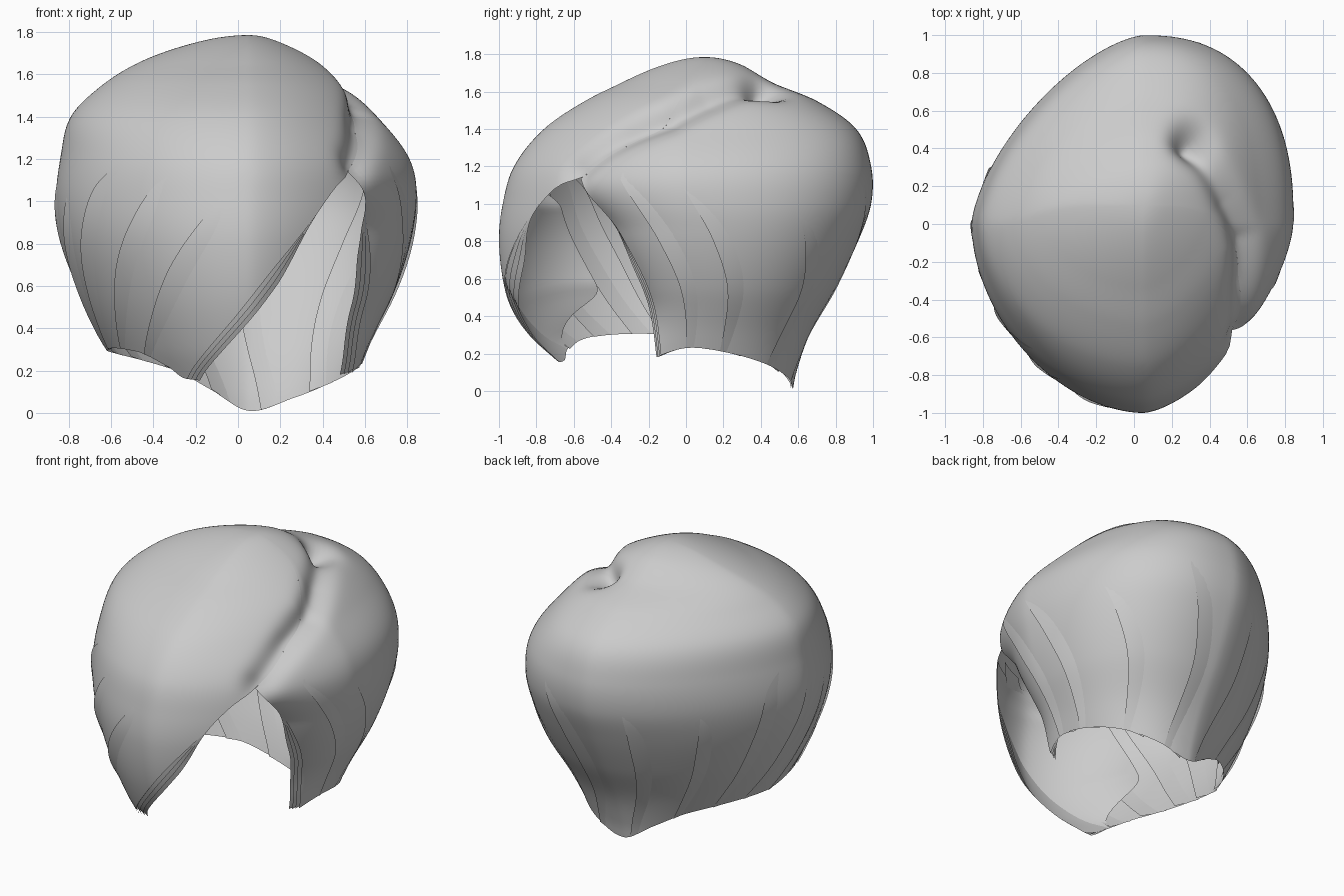
import bpy, bmesh, math
from mathutils import Vector

cube = bpy.data.objects.get("Cube")
if cube:
    bpy.data.objects.remove(cube)

hair = bpy.data.materials.new("hair grey")
hair.use_nodes = True
GREY = (0.6, 0.6, 0.6, 1)
hair.diffuse_color = GREY
hair.node_tree.nodes["Principled BSDF"].inputs["Base Color"].default_value = GREY

TOP, APEX, CX = 1.785, 1.15, 0.05

# Height, then extents: left -x, right +x, front -y, back +y
CONTOURS = [
    (0, -.46, .5, -.75, .57), (.1, -.5, .53, -.79, .59), (.3, -.62, .62, -.89, .66),
    (.55, -.74, .75, -.97, .8), (.8, -.83, .83, -1, .92), (1, -.86, .85, -.98, .99),
    (1.2, -.84, .81, -.92, .99), (1.4, -.79, .66, -.76, .91), (1.55, -.64, .52, -.54, .7),
    (1.65, -.48, .39, -.34, .46), (1.75, -.2, .2, -.1, .28), (TOP, CX, CX, .1, .1)]
# Height and heading of both edges of the opening, and of the parting above it
LOCK_EDGE = [(0, -15), (.3, -16), (.55, -20), (.8, -30), (.95, -38), (APEX, -50)]
FRINGE_EDGE = [(0, -122), (.16, -113), (.3, -103), (.45, -94), (.7, -82), (.9, -71),
               (1.07, -60), (APEX, -50)]
PARTING_LINE = [(APEX, -50), (1.35, -30), (1.47, -12), (TOP, 0)]
# Heading and height of the hem
HEM = [(-20, .18), (0, .23), (20, .21), (45, .15), (70, .07), (93, .01), (110, .11), (130, .21),
       (180, .3), (215, .29), (235, .22), (247, .16), (270, .15)]
PARTING = [Vector(p) for p in ((.52, -.55, 1.16), (.56, -.3, 1.34), (.58, -.08, 1.45),
                               (.48, .12, 1.53), (.3, .43, 1.6))]


def smooth(a, b, x):
    x = min(1, max(0, (x - a) / (b - a)))
    return x * x * (3 - 2 * x)


def curve(table, x, col=1):
    """Smooth curve through the rows of a table."""
    def slope(i):
        a, b = table[max(i - 1, 0)], table[min(i + 1, len(table) - 1)]
        return (b[col] - a[col]) / (b[0] - a[0])
    x = min(max(x, table[0][0]), table[-1][0])
    i = 0
    while i < len(table) - 2 and x > table[i + 1][0]:
        i += 1
    p, q = table[i], table[i + 1]
    h = q[0] - p[0]
    t = (x - p[0]) / h
    w = t * t * (3 - 2 * t)
    return (p[col] * (1 - w) + q[col] * w
            + h * t * (1 - t) * ((1 - t) * slope(i) - t * slope(i + 1)))


ROOT = [(-math.sqrt(TOP - r[0]),) + r[1:] for r in CONTOURS]


def parting_distance(p):
    best = 9
    for a, b in zip(PARTING, PARTING[1:]):
        k = min(1, max(0, (p - a).dot(b - a) / (b - a).length_squared))
        best = min(best, (p - a.lerp(b, k)).length)
    return best


def surface(u, t, lift=0):
    """Point on the hair: u runs from lock edge round the back to fringe edge, t from crown to hem."""
    hem = curve(HEM, -16 + u * 263)
    z = hem + (TOP - hem) * (1 - t ** 1.8)
    if z < APEX:
        start, end = curve(LOCK_EDGE, z), 360 + curve(FRINGE_EDGE, z)
    else:
        start = curve(PARTING_LINE, z)
        end = start + 360
    heading = math.radians(start + u * (end - start))
    c, s = math.cos(heading), math.sin(heading)
    key = -math.sqrt(max(0, TOP - z))
    cy = .1 * smooth(1.5, 1.75, z)
    a = abs(curve(ROOT, key, 2 if c > 0 else 1) - CX) + 1e-5
    b = abs(curve(ROOT, key, 4 if s > 0 else 3) - cy) + 1e-5
    p = (2.4 if s > 0 else 1.55) if c > 0 else (1.5 if s > 0 else 1.85)
    r = ((abs(c) / a) ** p + (abs(s) / b) ** p) ** (-1 / p)
    # Side lock curls in towards the face
    curl = smooth(.1, .5, z) * (1 - smooth(.85, APEX, z))
    r *= 1 - .14 * curl * math.exp(-max(u, 0) / .06)
    r += lift
    point = Vector((CX + r * c, cy + r * s, z))
    # Parting groove with a deeper whorl at its end
    groove = .08 * math.exp(-(parting_distance(point) / .085) ** 2)
    whorl = .06 * math.exp(-((point - PARTING[-1]).length / .11) ** 2)
    inward = Vector((0, 0, .95)) - point
    return point + inward.normalized() * (groove + whorl)


def sheet(name, columns, rows, place):
    """Grid of hair; place(i, j) gives u, t and lift for fractions i across and j down."""
    bm = bmesh.new()
    grid = [[bm.verts.new(surface(*place(i / columns, j / rows))) for i in range(columns + 1)]
            for j in range(rows + 1)]
    for high, low in zip(grid, grid[1:]):
        for i in range(columns):
            bm.faces.new((high[i], low[i], low[i + 1], high[i + 1]))
    bmesh.ops.remove_doubles(bm, verts=bm.verts, dist=.0004)
    mesh = bpy.data.meshes.new(name)
    bm.to_mesh(mesh)
    bm.free()
    mesh.materials.append(hair)
    obj = bpy.data.objects.new(name, mesh)
    bpy.context.collection.objects.link(obj)
    bpy.ops.object.select_all(action='DESELECT')
    obj.select_set(True)
    bpy.context.view_layer.objects.active = obj
    bpy.ops.object.shade_smooth_by_angle(angle=math.radians(60))


# Main hair shell
sheet("hair_shell", 180, 90, lambda i, j: (i, j, 0))

# Overlapping locks: one side edge stands proud, the other sinks into the shell
STARTS = [.06, .13, .24, .34, .43, .52, .6, .66, .71, .76, .83, .9]
for n, u in enumerate(STARTS):
    top = .48 + .06 * (n % 3)
    sheet(f"hair_lock_{n + 1}", 8, 30, lambda i, j: (
        u + .05 * i, top + (1 - top) * j,
        -.015 + .03 * (1 - i) * math.sin(math.pi * .75 * j)))

# Layered strands along the fringe edge and the side lock edge
for n in range(3):
    depth, reach = .015 * (n + 1), .006 * (n + 1)
    sheet(f"fringe_layer_{n + 1}", 8, 40, lambda i, j: (
        .95 + (.05 + reach * smooth(0, .5, j)) * i, .68 + .32 * j,
        -depth * i * smooth(0, .4, j) - .003))
    sheet(f"side_lock_layer_{n + 1}", 8, 40, lambda i, j: (
        .05 - (.05 + reach * smooth(0, .5, j)) * i, .68 + .32 * j,
        -depth * i * smooth(0, .4, j) - .003))

# Inner face of the thick fringe, from its front edge back to a free edge
sheet("fringe_lining", 20, 40, lambda i, j: (
    1 - (.16 - .11 * smooth(.75, 1, j)) * i, .62 + .38 * j,
    -.005 - .17 * i * smooth(0, .25, j) * (1 - smooth(.7, 1, j))))
